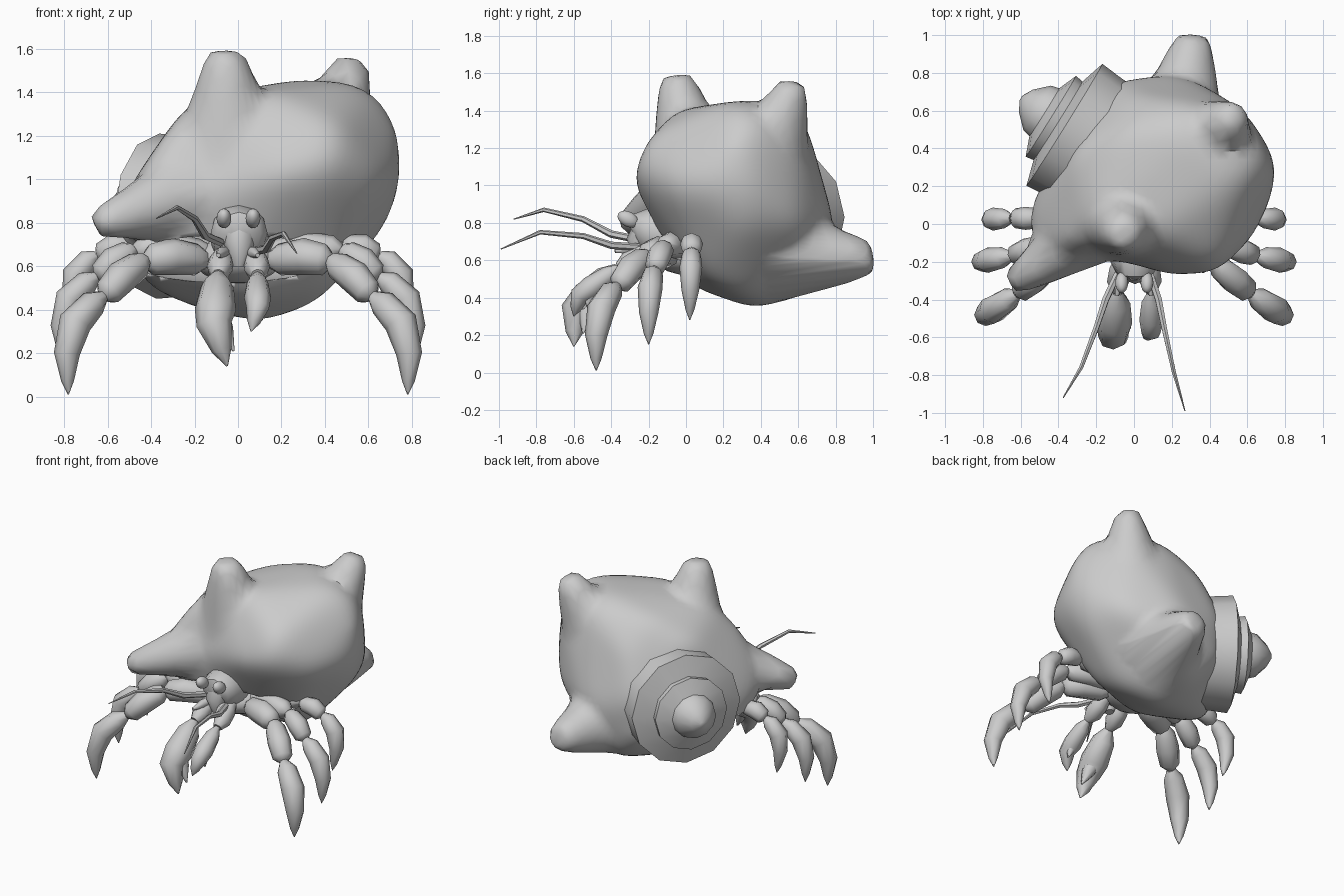
import bpy, bmesh, math
from mathutils import Vector, Matrix
from mathutils.bvhtree import BVHTree

cube = bpy.data.objects.get("Cube")
if cube:
    bpy.data.objects.remove(cube)

grey = bpy.data.materials.new("plain grey")
grey.use_nodes = True
colour = (0.6, 0.6, 0.6, 1)
grey.diffuse_color = colour
grey.node_tree.nodes["Principled BSDF"].inputs["Base Color"].default_value = colour


def finish(bm, name, angle=50):
    """Turn a bmesh into a smooth shaded object."""
    bmesh.ops.recalc_face_normals(bm, faces=bm.faces)
    mesh = bpy.data.meshes.new(name)
    bm.to_mesh(mesh)
    bm.free()
    mesh.materials.append(grey)
    obj = bpy.data.objects.new(name, mesh)
    bpy.context.collection.objects.link(obj)
    bpy.ops.object.select_all(action="DESELECT")
    obj.select_set(True)
    bpy.context.view_layer.objects.active = obj
    bpy.ops.object.shade_smooth_by_angle(angle=math.radians(angle))
    return obj


def loft(bm, path, radii, sides=8, side_axis=(0, 1, 0)):
    """Skin rings of the given radii along a path, closing both ends."""
    path = [Vector(p) for p in path]
    rings = []
    for i, (point, radius) in enumerate(zip(path, radii)):
        along = (path[min(i + 1, len(path) - 1)] - path[max(i - 1, 0)]).normalized()
        across = Vector(side_axis).cross(along).normalized()
        other = along.cross(across)
        ring = []
        for k in range(sides):
            a = math.tau * k / sides
            ring.append(bm.verts.new(point + radius * (across * math.cos(a) + other * math.sin(a))))
        rings.append(ring)
    for low, high in zip(rings, rings[1:]):
        for k in range(sides):
            n = (k + 1) % sides
            bm.faces.new((low[k], low[n], high[n], high[k]))
    bm.faces.new(rings[0][::-1])
    bm.faces.new(rings[-1])


def ellipsoid(name, centre, size, tilt=0):
    bm = bmesh.new()
    place = Matrix.Translation(centre) @ Matrix.Rotation(tilt, 4, "X") @ Matrix.Diagonal((*size, 1))
    bmesh.ops.create_uvsphere(bm, u_segments=16, v_segments=10, radius=1, matrix=place)
    return finish(bm, name)


def ease(f):
    f = max(0, min(1, f))
    return f * f * (3 - 2 * f)


# Main whorl of the shell: a ball fitted to a rough hull
hull_points = [
    (.1, .38, .33), (-.2, .3, .39), (.36, .3, .41), (.1, .72, .41), (-.45, .2, .48),
    (.05, .03, .45), (.4, .1, .51), (.7, .3, .78), (.76, .35, 1), (.74, .12, 1),
    (.75, .3, 1.25), (.7, .35, 1.38), (.65, -.1, 1), (.43, -.29, 1.06), (.2, -.26, 1.06),
    (-.54, -.28, .84), (-.6, -.08, .8), (-.57, .1, .75), (-.48, .15, 1),
    (.45, -.22, 1.25), (.3, .63, 1.39), (.56, .6, 1.3), (.6, .6, .8), (0, .68, 1.2),
    (.25, .81, .75), (-.12, .76, .9), (-.12, .72, .6), (-.22, -.02, 1.37), (.1, -.07, 1.41),
    (.57, .25, 1.46), (.3, .52, 1.47), (-.05, .5, 1.38), (-.32, .38, 1.23), (-.41, -.1, 1.1),
]
hull = bmesh.new()
for p in hull_points:
    hull.verts.new(p)
bmesh.ops.convex_hull(hull, input=hull.verts)
tree = BVHTree.FromBMesh(hull)
hull.free()

shell = bmesh.new()
bmesh.ops.create_icosphere(shell, subdivisions=5, radius=1)
centre = Vector((.1, .25, .9))
for v in shell.verts:
    way = v.co.normalized()
    hit = tree.ray_cast(centre + way * 3, -way)[0]
    v.co = hit if hit else centre + way * .5
for _ in range(10):
    bmesh.ops.smooth_vert(shell, verts=shell.verts, factor=.5, use_axis_x=True, use_axis_y=True, use_axis_z=True)

# Shallow hollow between the horn and the belly of the shell
for v in shell.verts:
    v.co.y += .06 * ease(1 - (v.co - Vector((-.12, -.25, .98))).length / .36)

# Blunt knobs pulled out of the shell: root, tip, inner radius, outer radius
knobs = [
    ((-.06, -.02, 1.3), (-.055, -.05, 1.59), .07, .19),
    ((.29, .7, .58), (.31, 1, .62), .07, .24),
    ((.47, .52, 1.33), (.53, .57, 1.55), .06, .17),
    ((-.45, -.2, .86), (-.65, -.31, .79), .05, .16),
]
for root, tip, inner, outer in knobs:
    root, tip = Vector(root), Vector(tip)
    axis = (tip - root).normalized()
    for v in shell.verts:
        offset = v.co - root
        s = offset.dot(axis)
        rho = (offset - axis * s).length
        if s > -.25 and rho < outer:
            f = ease((outer - rho) / (outer - inner))
            v.co += axis * max(0, (tip - root).length - 2 * rho * rho - s) * f
whorl = finish(shell, "shell_whorl")

# Hollow mouth of the shell
cutter = ellipsoid("mouth_cutter", (-.06, 0, .64), (.5, .36, .115))
cutter.hide_render = True
cut = whorl.modifiers.new("mouth", "BOOLEAN")
cut.operation = "DIFFERENCE"
cut.object = cutter
bpy.context.view_layer.objects.active = whorl
bpy.ops.object.modifier_apply(modifier="mouth")
bpy.data.objects.remove(cutter)

# Stepped spire at the back
spire = bmesh.new()
start, axis = Vector((-.36, .52, .83)), Vector((-.85, .53, .02)).normalized()
steps = [(-.25, .36), (-.1, .37), (.01, .38), (.05, .245), (.095, .252), (.135, .15),
         (.18, .138), (.25, .07), (.28, .015)]
loft(spire, [start + axis * t for t, r in steps], [r for t, r in steps], sides=12, side_axis=(0, 0, 1))
finish(spire, "shell_spire", 40)

# Body and head of the crab
ellipsoid("thorax", (0, .02, .63), (.2, .2, .11))
head = bmesh.new()
loft(head, [(.005, .1, .7), (.005, -.08, .73), (.005, -.2, .755), (.005, -.26, .75), (.005, -.28, .74)],
     [.1, .135, .13, .1, .04], sides=12, side_axis=(0, 0, 1))
finish(head, "head")
snout = bmesh.new()
loft(snout, [(.005, -.2, .78), (.005, -.25, .7), (.005, -.24, .6)], [.08, .07, .03])
finish(snout, "snout")

# Walking legs: joints from hip to tip, thickness, forward lean of the last part
legs = {
    "front_leg": ([(.15, -.08, .63), (.43, -.21, .63), (.62, -.37, .46), (.78, -.48, .01)], .085, -.04),
    "middle_leg": ([(.13, -.02, .66), (.48, -.11, .68), (.65, -.17, .55), (.8, -.2, .15)], .074, -.01),
    "rear_leg": ([(.13, .03, .68), (.48, .03, .7), (.65, .03, .65), (.73, .02, .28)], .068, 0),
}
for name, (joints, thick, lean) in legs.items():
    for word, side in (("left", 1), ("right", -1)):
        leg = bmesh.new()
        hip, knee, ankle, toe = [Vector((x * side, y, z)) for x, y, z in joints]
        for a, b, size in ((hip, knee, 1), (knee, ankle, .9)):
            spots = [a.lerp(b, t) for t in (0, .15, .55, .88, 1)]
            spots[2].z += .015
            loft(leg, spots, [thick * size * r for r in (.5, .85, 1, .85, .35)])
        bulge = Vector((.065 * side, lean, .06))
        spots = [ankle.lerp(toe, t) + bulge * k
                 for t, k in ((0, 0), (.12, .4), (.4, 1), (.7, .85), (.9, .3), (1, 0))]
        loft(leg, spots, [thick * r for r in (.35, .75, .9, .7, .35, .03)])
        finish(leg, word + "_" + name)


def claw(name, shoulder, wrist, palm, tip, thumb, width):
    bm = bmesh.new()
    shoulder, wrist, palm, tip, thumb = map(Vector, (shoulder, wrist, palm, tip, thumb))
    loft(bm, [shoulder.lerp(wrist, t) for t in (0, .3, .7, 1)], [.035, .055, .06, .03])
    loft(bm, [wrist, wrist.lerp(palm, .25), wrist.lerp(palm, .7), palm, palm.lerp(tip, .6), tip],
         [width * r for r in (.3, .8, 1, .85, .5, .04)], side_axis=(1, 0, 0))
    base = wrist.lerp(palm, .7)
    loft(bm, [base, base.lerp(thumb, .5), thumb], [width * r for r in (.6, .45, .05)], side_axis=(1, 0, 0))
    finish(bm, name)


claw("large_claw", (-.07, -.18, .66), (-.09, -.36, .56), (-.11, -.59, .33), (-.05, -.6, .14), (-.02, -.55, .21), .095)
claw("small_claw", (.08, -.18, .66), (.09, -.36, .56), (.09, -.57, .41), (.06, -.6, .3), (.11, -.53, .35), .062)

# Eyes, feelers and small mouth limbs
for word, side in (("left", 1), ("right", -1)):
    ellipsoid(word + "_eye", (.067 * side + .002, -.31, .82), (.034, .06, .04), -.5)
    limb = bmesh.new()
    loft(limb, [(.05 * side, -.2, .67), (.075 * side, -.3, .66), (.09 * side, -.38, .65)], [.025, .028, .01])
    finish(limb, word + "_mouth_limb")
feelers = {
    "right_feeler": [(-.08, -.25, .71), (-.15, -.4, .74), (-.2, -.55, .82), (-.28, -.76, .87), (-.375, -.92, .82)],
    "left_feeler": [(.08, -.25, .67), (.13, -.4, .68), (.16, -.55, .73), (.21, -.78, .75), (.27, -.99, .66)],
}
for name, path in feelers.items():
    bm = bmesh.new()
    loft(bm, path, [.02, .02, .016, .012, .003], sides=6, side_axis=(1, 0, 0))
    finish(bm, name)
